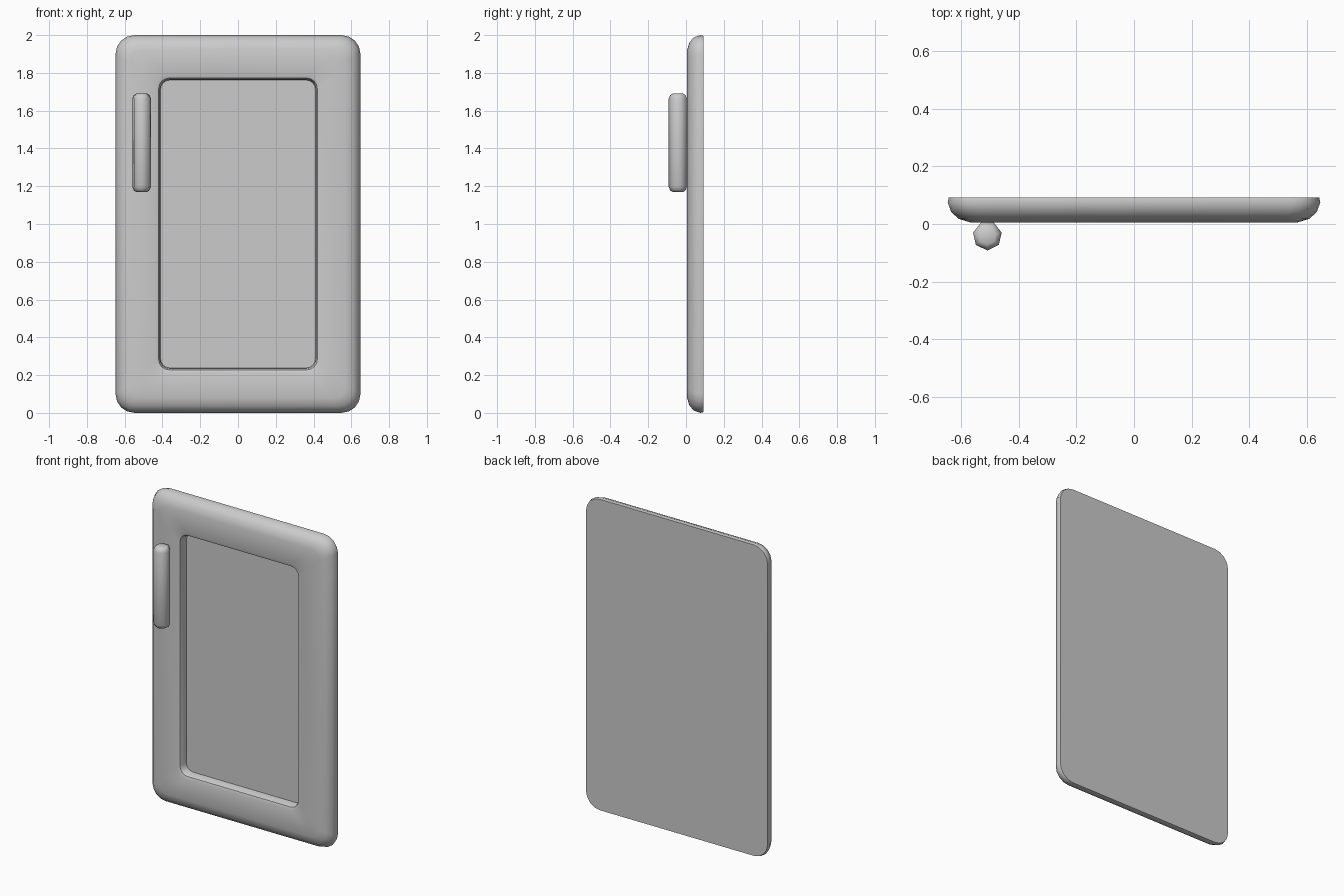
import bpy
import bmesh
from math import cos, sin, pi, radians

old = bpy.data.objects.get("Cube")
if old:
    bpy.data.objects.remove(old, do_unlink=True)

# Single grey finish
grey = bpy.data.materials.new("plain_grey")
grey.use_nodes = True
grey.diffuse_color = (0.6, 0.6, 0.6, 1)
grey.node_tree.nodes["Principled BSDF"].inputs["Base Color"].default_value = (0.6, 0.6, 0.6, 1)

HALF_W, HEIGHT, CORNER_STEPS = 0.648, 2.0, 4


def rounded_ring(inset, y, radius):
    """Points of a rounded rectangle, upright, at depth y."""
    hw, hh = HALF_W - inset, HEIGHT / 2 - inset
    points = []
    for quarter, (sx, sz) in enumerate([(1, 1), (-1, 1), (-1, -1), (1, -1)]):
        for step in range(CORNER_STEPS + 1):
            a = (quarter + step / CORNER_STEPS) * pi / 2
            points.append((sx * (hw - radius) + radius * cos(a), y,
                           HEIGHT / 2 + sz * (hh - radius) + radius * sin(a)))
    return points


def polygon_ring(cx, cy, z, radius, sides):
    """Points of a level regular polygon with one corner to the front."""
    angles = [-pi / 2 + 2 * pi * i / sides for i in range(sides)]
    return [(cx + radius * cos(a), cy + radius * sin(a), z) for a in angles]


def loft(name, rings, smooth_angle):
    """Skin a stack of rings and cap both ends."""
    bm = bmesh.new()
    loops = [[bm.verts.new(p) for p in ring] for ring in rings]
    n = len(loops[0])
    for a, b in zip(loops, loops[1:]):
        for i in range(n):
            j = (i + 1) % n
            bm.faces.new((a[i], a[j], b[j], b[i]))
    bm.faces.new(loops[0])
    bm.faces.new(loops[-1])
    bmesh.ops.recalc_face_normals(bm, faces=bm.faces)
    mesh = bpy.data.meshes.new(name)
    bm.to_mesh(mesh)
    bm.free()
    mesh.materials.append(grey)
    obj = bpy.data.objects.new(name, mesh)
    bpy.context.collection.objects.link(obj)
    bpy.ops.object.select_all(action="DESELECT")
    obj.select_set(True)
    bpy.context.view_layer.objects.active = obj
    bpy.ops.object.shade_smooth_by_angle(angle=radians(smooth_angle))
    return obj


# Door slab: flat back, rounded outer edge, raised frame, recessed panel
door_profile = [  # inset, depth, corner radius
    (0.004, 0.093, 0.10),
    (0.0, 0.075, 0.10),
    (0.012, 0.042, 0.095),
    (0.038, 0.018, 0.085),
    (0.078, 0.006, 0.06),
    (0.212, 0.006, 0.06),
    (0.228, 0.012, 0.055),
    (0.235, 0.028, 0.05),
    (0.238, 0.062, 0.05),
]
loft("door_panel", [rounded_ring(*row) for row in door_profile], 42)

# Upright handle with softened ends
handle_profile = [  # height, radius
    (1.17, 0.030), (1.178, 0.043), (1.198, 0.051),
    (1.662, 0.051), (1.682, 0.043), (1.69, 0.030),
]
loft("door_handle",
     [polygon_ring(-0.51, -0.041, z, r, 7) for z, r in handle_profile], 60)
